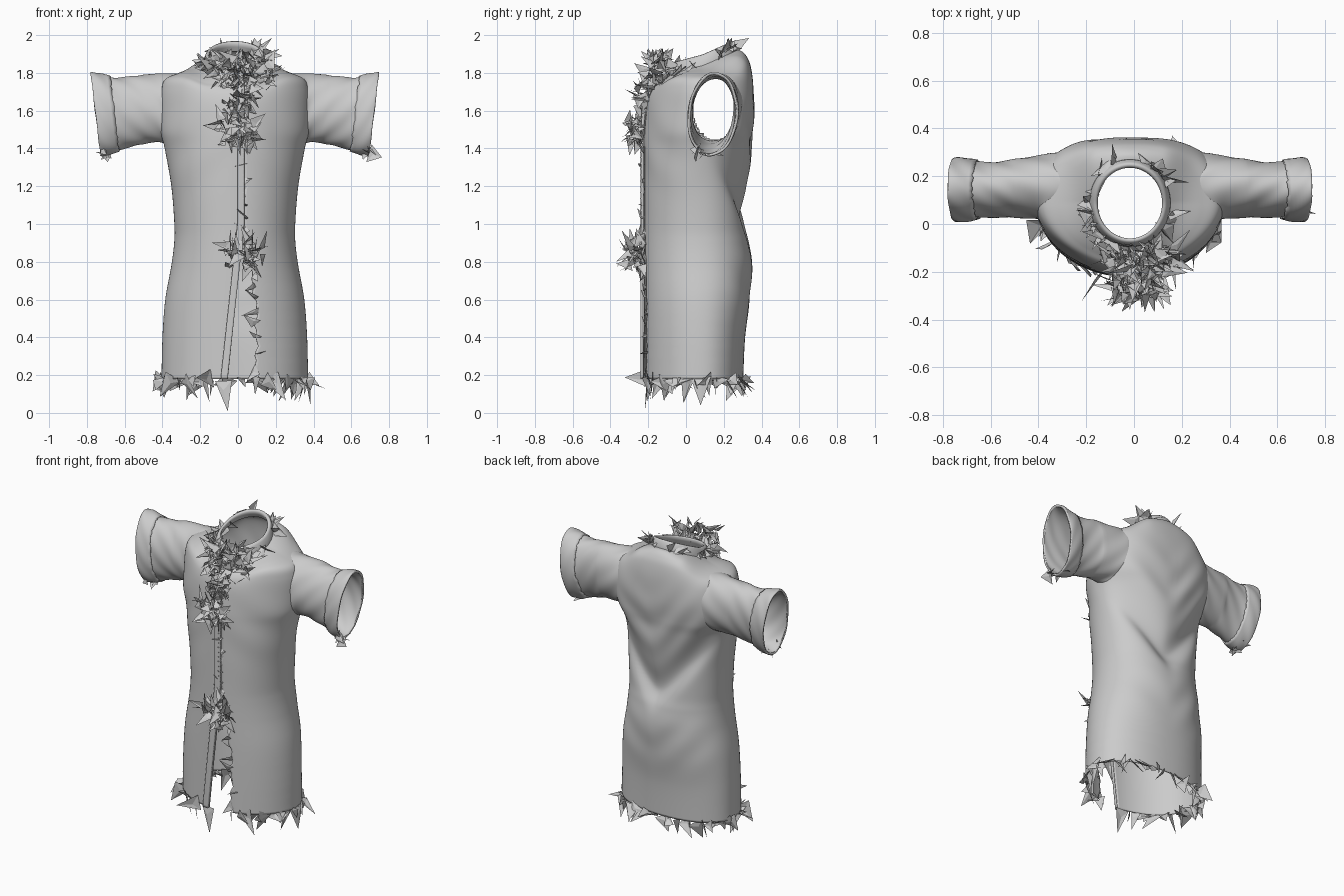
import bpy, bmesh, random
from math import sin, cos, asin, pi, exp, sqrt
from mathutils import Vector
from mathutils.bvhtree import BVHTree

if "Cube" in bpy.data.objects:
    bpy.data.objects.remove(bpy.data.objects["Cube"])

random.seed(7)
CX = -0.017          # the garment hangs slightly off centre


def spline(rows, t):
    """Catmull-Rom through a table of section rows."""
    n = len(rows) - 1
    i = max(0, min(int(t), n - 1))
    f = t - i
    a, b, c, d = (rows[max(0, min(k, n))] for k in (i - 1, i, i + 1, i + 2))
    return [0.5 * (2*q + (r-p)*f + (2*p-5*q+4*r-s)*f*f + (3*q-p-3*r+s)*f**3)
            for p, q, r, s in zip(a, b, c, d)]


def grid_bm(rows, closed):
    bm = bmesh.new()
    vs = [[bm.verts.new(p) for p in row] for row in rows]
    m = len(rows[0])
    for a, b in zip(vs, vs[1:]):
        for j in range(m if closed else m - 1):
            k = (j + 1) % m
            bm.faces.new((a[j], a[k], b[k], b[j]))
    bmesh.ops.recalc_face_normals(bm, faces=bm.faces)
    return bm


def make(name, bm, smooth=True, thick=0.0):
    me = bpy.data.meshes.new(name)
    for f in bm.faces:
        f.smooth = smooth
    bm.to_mesh(me)
    bm.free()
    ob = bpy.data.objects.new(name, me)
    ob.location.x = CX
    bpy.context.collection.objects.link(ob)
    if thick:
        mod = ob.modifiers.new("cloth", 'SOLIDIFY')
        mod.thickness, mod.offset = thick, 0
    return ob


# Body sections: z, half width, front y, back y, tilt, back and front squareness
BODY = [(.18, .385, -.22, .30, 0, 2.2, 2), (.4, .38, -.22, .31, 0, 2.2, 2),
        (.6, .365, -.22, .335, 0, 2.2, 2), (.78, .333, -.22, .345, 0, 2.2, 2),
        (.9, .318, -.22, .335, 0, 2.2, 2), (1.0, .317, -.22, .325, 0, 2.2, 2),
        (1.2, .333, -.22, .328, 0, 2.2, 2), (1.4, .368, -.22, .341, 0, 2.4, 1.9),
        (1.5, .392, -.22, .35, 0, 2.7, 1.8), (1.62, .395, -.21, .357, 0, 2.8, 1.75),
        (1.71, .388, -.195, .352, .15, 2.6, 1.75), (1.765, .365, -.175, .338, .3, 2.4, 1.8),
        (1.795, .30, -.15, .318, .4, 2.2, 1.9), (1.822, .21, -.12, .292, .45, 2, 2),
        (1.838, .165, -.09, .265, .45, 2, 2)]


def body_point(t, th):
    z0, rx, yf, yb, tilt, n, nf = spline(BODY, t)
    c, s = -cos(th), sin(th)
    sg = 1 if s > 0 else -1
    e = 2 / (n if c > 0 else nf)
    x = rx * sg * abs(s) ** e
    y = .08 + (yb - .08) * c**e if c > 0 else .08 - (.08 - yf) * (-c)**e
    # only the middle rises towards the neck, the shoulders stay level
    keep = exp(-(max(0, abs(x) - .14) / .11) ** 2)
    z = z0 + tilt * (y - .09) * (keep if y > .09 else .6 * keep)
    w = z - 1.2 * sqrt((x - .02)**2 + .002)
    if c > 0:        # draped folds on the back
        y -= c**.7 * .05 * exp(-((w - .95) / (.15 if w > .95 else .09)) ** 2)
        y += c * .006 * sin(26*w + 9*x) * exp(-((z - 1.42) / .22) ** 2)
        y += c * .004 * sin(20*w + 6*x) * exp(-((z - .7) / .15) ** 2)
    else:            # soft pulls from the armpits
        y += .006 * abs(s) * sin(20*(z + .9*abs(x))) * exp(-((z - 1.4) / .2) ** 2)
    return Vector((x, y, z))


def slit(t):
    """x of the left and right edges of the front opening."""
    z = spline(BODY, t)[0]
    gap = max(0, min(1, (1.0 - z) / .45))
    left = .05 - .107 * max(0, 1.0 - z)
    right = .051 + gap * (.062 + .012 * sin(z*57) * sin(z*23))
    return left, right


def theta_at(x, t):
    row = spline(BODY, t)
    k = min(1, abs(x) / row[1]) ** (row[6] / 2)
    return asin(k) * (1 if x > 0 else -1)


# Body shell, open down the front
rows = []
TN, UN = 140, 150
for i in range(TN + 1):
    t = i * 14 / TN
    l, r = slit(t)
    a, b = theta_at(r, t), 2*pi + theta_at(l, t)
    rows.append([body_point(t, a + (b - a) * j / UN) for j in range(UN + 1)])
bm = grid_bm(rows, False)
tree = BVHTree.FromBMesh(bm)
hole = []
for f in bm.faces:
    c = f.calc_center_median()
    if abs(c.x) > .25 and ((c.y-.155)/.128)**2 + ((c.z-1.615)/.18)**2 < .9:
        hole.append(f)
bmesh.ops.delete(bm, geom=hole, context='FACES')
make("body", bm, thick=.006)

# Sleeves: x, centre y, half depth, centre z, half height
SLEEVE = [(.385, .155, .14, 1.612, .185), (.44, .155, .127, 1.612, .178),
          (.51, .148, .116, 1.603, .178), (.60, .143, .112, 1.59, .184),
          (.68, .142, .118, 1.582, .2), (.735, .142, .122, 1.58, .212)]
SN = 72


def sleeve_point(t, a, side, grow=0.0):
    x, cy, ry, cz, rz = spline(SLEEVE, t)
    wr = .004 * sin(3*t + 5*a) * sin(2*a + 1.5*t) + grow
    y, z = cy + (ry + wr) * cos(a), cz + (rz + wr) * sin(a)
    y += .06 * (z - cz)
    return Vector((side * (x + .12 * (z - cz) * min(1, t / 2)), y, z))


for side, label in ((-1, "left"), (1, "right")):
    rows = []
    first = []
    for j in range(SN):
        p = sleeve_point(0, 2*pi*j/SN, side)
        hit = tree.ray_cast(Vector((side, p.y, p.z)), Vector((-side, 0, 0)))[0]
        hx = abs(hit.x) if hit else .32
        first.append(Vector((side * (max(.24, min(.40, hx)) - .006), p.y, p.z)))
    rows.append(first)
    for i in range(1, 41):
        t = i / 8
        k = min(1, t / 1.5)
        row = []
        for j in range(SN):
            p = sleeve_point(t, 2*pi*j/SN, side)
            p.x = first[j].x * (1 - k) + p.x * k
            row.append(p)
        rows.append(row)
    make(label + "_sleeve", grid_bm(rows, True), thick=.006)

    # Turned-up cuff with a ragged inner edge
    rag = [random.uniform(-.06, .06) for _ in range(SN)]
    rows = []
    for i in range(9):
        k = i / 8
        rows.append([sleeve_point(3.45 + (rag[j] if i == 0 else 0) + 1.6*k, 2*pi*j/SN,
                                  side, .004 + .005 * sin(pi*k)) for j in range(SN)])
    make(label + "_cuff", grid_bm(rows, True), thick=.012)

# Collar band, rolled at the top: rise, radial offset
rows = []
for rise, off in ((-.006, .006), (.015, .007), (.032, .004), (.048, .002), (.058, -.003),
                  (.06, -.012), (.052, -.02), (.03, -.016), (.0, -.008)):
    row = []
    for j in range(80):
        a = 2*pi*j/80
        y = .0875 + (.178 + off - max(0, rise) * .2) * -cos(a)
        x = (.165 + off - max(0, rise) * .2) * sin(a)
        row.append(Vector((x, y, 1.838 + rise + .45*(y-.09)*(1 if y > .09 else .6))))
    rows.append(row)
make("collar", grid_bm(rows, True))

# Front placket along the left edge of the opening
rows = []
for i in range(101):
    t = 12 * i / 100
    x = slit(t)[0]
    rows.append([body_point(t, theta_at(x - .036*k/4, t)) + Vector((0, -.014, 0))
                 for k in range(5)])
make("front_placket", grid_bm(rows, False), thick=.016)

# Row of stitches on the placket
bm = bmesh.new()
for i in range(16):
    t = 5.4 + 2.2 * i / 15
    p = body_point(t, theta_at(slit(t)[0] - .008, t)) + Vector((0, -.023, 0))
    cube = bmesh.ops.create_cube(bm, size=.006)
    bmesh.ops.translate(bm, verts=cube['verts'], vec=p)
make("stitches", bm, smooth=False)


# Torn, spiky shards
def rand_dir():
    return Vector([random.gauss(0, 1) for _ in range(3)]).normalized()


def shard(bm, p, d, length, width, top=1.985):
    d = d.normalized()
    side = d.cross(rand_dir()).normalized()
    up = d.cross(side)
    pts = [p - side*width/2, p + side*width/2,
           p + d*length + side*random.uniform(-.6, .6)*width,
           p + d*length*.3 + up*width*.08]
    for q in pts:
        q.z = min(top, max(.008, q.z))
        q.y = max(-.37, min(.37, q.y))
    v = [bm.verts.new(q) for q in pts]
    for idx in ((0, 1, 3), (1, 2, 3), (2, 0, 3)):
        bm.faces.new([v[k] for k in idx])


# Tangled clumps: centre, spread, count, longest shard
CLUMPS = {"lower_clump": ((.06, -.265, .84), (.055, .025, .035), 50, .12),
          "chest_clump": ((.01, -.265, 1.50), (.05, .025, .04), 55, .10),
          "upper_clump": ((.015, -.22, 1.67), (.045, .02, .05), 50, .10),
          "neck_clump": ((.04, -.15, 1.80), (.085, .035, .05), 110, .12)}
for name, (c, sp, n, size) in CLUMPS.items():
    bm = bmesh.new()
    for _ in range(n):
        o = Vector([max(-1.6, min(1.6, random.gauss(0, 1))) * s for s in sp])
        d = rand_dir() + Vector((o.x/sp[0], -.3, o.z/sp[2])) * .4
        shard(bm, Vector(c) + o, d, random.uniform(.4, 1) * size,
              random.uniform(.03, .08), 1.93)
    make(name, bm, smooth=False)

# Frayed hem, collar, opening edge and cuffs
bm = bmesh.new()
for i in range(50):
    th = .3 + (2*pi - .5) * i / 50
    p = body_point(random.uniform(0, .1), th)
    out = Vector((sin(th), -cos(th), 0))
    d = out * random.uniform(-.1, .9) + Vector((0, 0, -1)) + rand_dir() * .9
    shard(bm, p, d, random.uniform(.05, .15), random.uniform(.06, .12))
shard(bm, Vector((-.06, -.2, .17)), Vector((0, -.1, -1)), .165, .09)
make("hem_shards", bm, smooth=False)

bm = bmesh.new()
for i in range(36):
    th = random.uniform(-2.8, 2.8)
    out = Vector((sin(th), -cos(th), 0))
    y = .0875 - .18 * cos(th)
    p = Vector((.165*sin(th), y, 1.865 + .4*(y-.09)))
    shard(bm, p, out * .6 + rand_dir() * .8, random.uniform(.05, .12), random.uniform(.05, .10))
make("collar_shards", bm, smooth=False)

bm = bmesh.new()
for i in range(20):
    t = .3 + 6.6 * i / 19
    p = body_point(t, theta_at(slit(t)[1] + .012, t)) + Vector((0, -.008, 0))
    d = Vector((random.uniform(-1, .6), -.12, random.uniform(-.8, .8)))
    shard(bm, p, d, random.uniform(.04, .10), random.uniform(.03, .08))
make("opening_shards", bm, smooth=False)

bm = bmesh.new()
for side in (-1, 1):
    for i in range(7):
        p = sleeve_point(random.uniform(4.3, 5), 1.5*pi + random.uniform(-.7, .5), side, .006)
        d = Vector((side * random.uniform(-.6, .5), random.uniform(-.6, .6), -.2))
        shard(bm, p, d, random.uniform(.03, .065), random.uniform(.04, .07))
shard(bm, Vector((.71, .06, 1.375)), Vector((.8, -.2, -.2)), .075, .10)
make("cuff_shards", bm, smooth=False)
